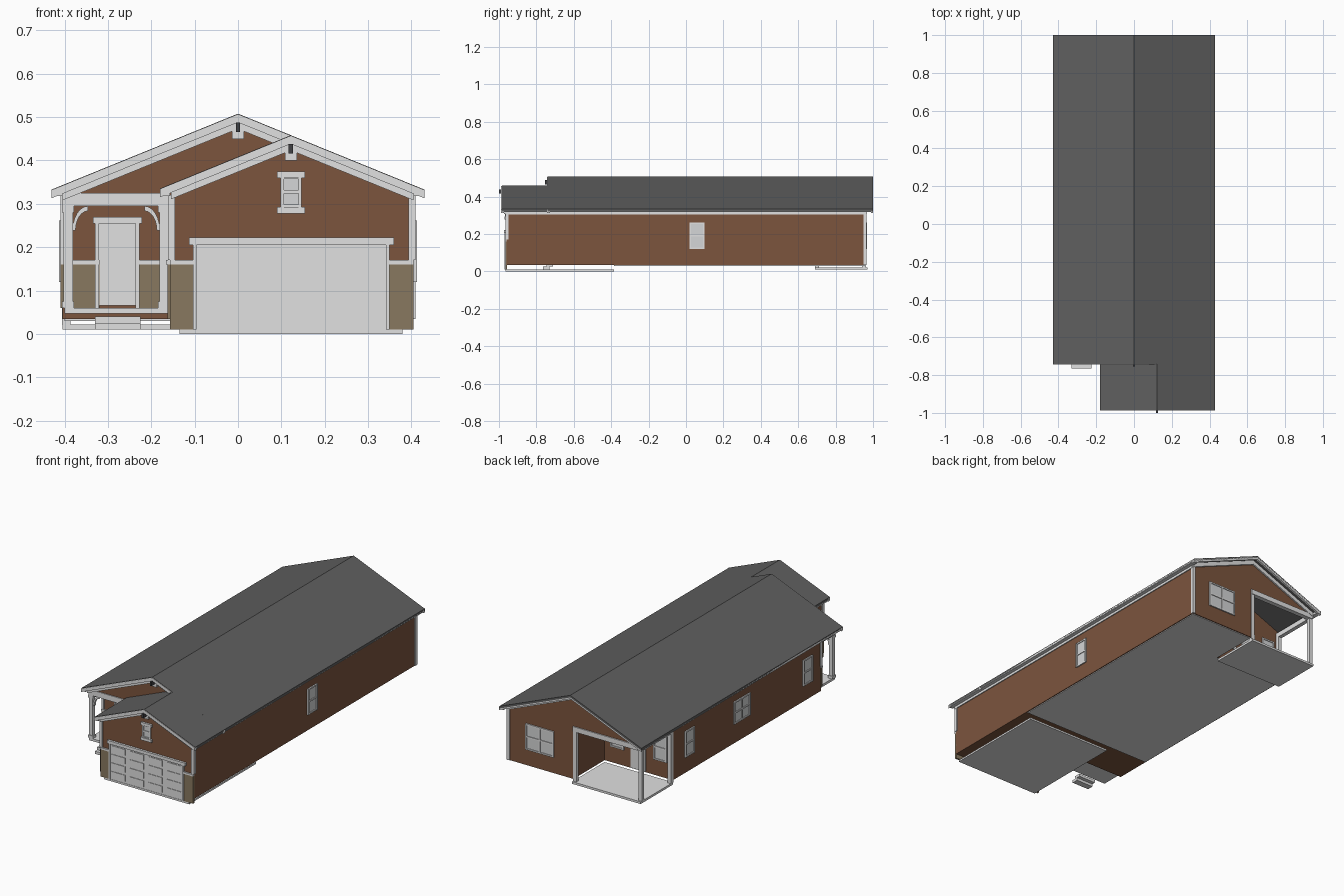
import bpy, bmesh, math

if "Cube" in bpy.data.objects:
    bpy.data.objects.remove(bpy.data.objects["Cube"])

def mat(name, r, g, b):
    m = bpy.data.materials.new(name)
    m.diffuse_color = (r, g, b, 1)
    m.use_nodes = True
    m.node_tree.nodes["Principled BSDF"].inputs["Base Color"].default_value = m.diffuse_color
    return m

BROWN = mat("brown_siding", .20, .09, .048)
TAN = mat("tan_stone", .25, .19, .115)
ROOF = mat("grey_shingle", .115, .115, .115)
WHITE = mat("white_trim", .75, .75, .75)
GLASS = mat("pale_glass", .66, .67, .68)
DARK = mat("dark_metal", .05, .05, .055)

def prism(name, pts, y0, y1, m):
    """Extrude an x-z outline along y."""
    bm = bmesh.new()
    f = bm.faces.new([bm.verts.new((x, y0, z)) for x, z in pts])
    r = bmesh.ops.extrude_face_region(bm, geom=[f])
    bmesh.ops.translate(bm, vec=(0, y1 - y0, 0),
                        verts=[v for v in r["geom"] if isinstance(v, bmesh.types.BMVert)])
    bmesh.ops.recalc_face_normals(bm, faces=bm.faces)
    me = bpy.data.meshes.new(name)
    bm.to_mesh(me)
    bm.free()
    me.materials.append(m)
    ob = bpy.data.objects.new(name, me)
    bpy.context.collection.objects.link(ob)
    return ob

def box(name, x0, x1, y0, y1, z0, z1, m):
    return prism(name, [(x0, z0), (x1, z0), (x1, z1), (x0, z1)], y0, y1, m)

def plate(name, axis, pos, sign, u0, u1, z0, z1, depth, m):
    """Thin panel standing out of a wall that faces x or y."""
    a, b = sorted((pos - sign * .004, pos + sign * depth))
    if axis == "x":
        return box(name, a, b, u0, u1, z0, z1, m)
    return box(name, u0, u1, a, b, z0, z1, m)

def window(name, axis, pos, sign, u0, u1, z0, z1, cols=1):
    t = .008
    plate(name + "_glass", axis, pos, sign, u0, u1, z0, z1, .003, GLASS)
    for i, (a, b) in enumerate(((u0, u0 + t), (u1 - t, u1))):
        plate(f"{name}_jamb_{i}", axis, pos, sign, a, b, z0, z1, .008, WHITE)
    for i, z in enumerate((z0, (z0 + z1 - t) / 2, z1 - t)):
        plate(f"{name}_rail_{i}", axis, pos, sign, u0 + t, u1 - t, z, z + t, .007, WHITE)
    for i in range(1, cols):
        u = u0 + (u1 - u0) * i / cols
        plate(f"{name}_mullion_{i}", axis, pos, sign, u - t / 2, u + t / 2, z0, z1, .008, WHITE)

S = .407                       # roof slope
MAIN, GAR = (0, .508), (.122, .4583)   # ridge positions (x, z)
W = .405                       # half width of walls

def under(r, x, d=.012):
    return r[1] - S * abs(x - r[0]) - d

def gable(name, r, x0, x1, zb, y0, y1, m):
    """Wall block closed by the roof slope."""
    top = [(x1, under(r, x1))]
    if x0 < r[0] < x1:
        top.append((r[0], under(r, r[0])))
    prism(name, [(x0, zb), (x1, zb)] + top + [(x0, under(r, x0))], y0, y1, m)

def chevron(name, r, x0, x1, d0, d1, y0, y1, m):
    """Bent band that follows the roof between depths d0 and d1."""
    xs = (x0, r[0], x1)
    prism(name, [(x, under(r, x, d0)) for x in xs]
          + [(x, under(r, x, d1)) for x in reversed(xs)], y0, y1, m)

# Wall blocks
gable("main_walls", MAIN, -W, W, .034, -.59, .69, BROWN)
gable("rear_wing_walls", MAIN, .01, W, .034, .69, .96, BROWN)
gable("garage_walls", GAR, -.157, W, .034, -.96, -.59, BROWN)
gable("porch_gable", MAIN, -W, .39, .315, -.71, -.59, BROWN)
gable("patio_gable", MAIN, -W, .01, .315, .945, .96, BROWN)

# Roofs, rake boards and wall friezes
for n, r, x0, y0, y1 in (("main", MAIN, -.43, -.74, 1.0), ("garage", GAR, -.18, -.985, -.70)):
    chevron(n + "_roof", r, x0, .43, 0, .012, y0, y1, ROOF)
    chevron(n + "_rake_front", r, x0, .43, .002, .02, y0 - .003, y0 + .012, WHITE)
    chevron(n + "_frieze_front", r, x0 + .025, W, .01, .035, y0 + .012, y0 + .031, WHITE)
    # Ridge bracket below the apex
    x, z = r
    box(n + "_bracket_plate", x - .014, x + .014, y0 + .014, y0 + .03, z - .058, z - .02, WHITE)
    box(n + "_bracket", x - .005, x + .005, y0 - .015, y0 + .02, z - .042, z - .02, DARK)
chevron("main_rake_back", MAIN, -.43, .43, .002, .02, .988, 1.0, WHITE)
chevron("main_frieze_back", MAIN, -W, W, .01, .035, .958, .968, WHITE)

# Boxed eaves and side friezes
for n, x0, x1, y0, y1 in (("left", -.43, -W, -.74, 1.0), ("right", W, .43, -.985, 1.0),
                          ("garage", -.18, -.157, -.985, -.70)):
    box(n + "_eave", x0, x1, y0, y1, .318, .33, WHITE)
plate("right_frieze", "x", W, 1, -.96, .96, .305, .32, .005, WHITE)
plate("left_frieze", "x", -W, -1, -.59, .69, .305, .32, .005, WHITE)

# Corner boards
for i, (y0, y1) in enumerate(((-.966, -.948), (.948, .966))):
    box(f"right_corner_{i}", W - .012, W + .004, y0, y1, .17 if i == 0 else .034, .32, WHITE)
box("garage_left_corner", -.161, -.145, -.966, -.948, .17, .32, WHITE)
box("left_front_corner", -.409, -.395, -.596, -.58, .17, .32, WHITE)

# Floors and slabs
box("main_floor", -.4, .4, -.385, .685, .03, .036, WHITE)
box("rear_floor", .012, .4, .68, .955, .03, .036, WHITE)
box("garage_slab", -.135, .38, -.965, -.385, 0, .01, WHITE)
box("patio_slab", -W, .01, .69, .97, .01, .022, WHITE)
box("porch_slab", -.4, -.157, -.715, -.58, .047, .06, WHITE)
box("step_low", -.33, -.225, -.765, -.73, .01, .025, WHITE)
box("step_high", -.33, -.225, -.745, -.71, .025, .04, WHITE)

# Stone base with white cap
for n, axis, pos, sign, u0, u1, zb in (
        ("garage_left", "y", -.96, -1, -.157, -.1, .01),
        ("garage_right", "y", -.96, -1, .345, W, .01),
        ("porch_left", "y", -.59, -1, -.41, -.32, .06),
        ("porch_right", "y", -.59, -1, -.235, -.157, .06),
        ("garage_side", "x", -.157, -1, -.96, -.59, .034)):
    plate(n + "_stone", axis, pos, sign, u0, u1, zb, .16, .006, TAN)
    plate(n + "_cap", axis, pos, sign, u0, u1, .16, .17, .009, WHITE)

# Garage door with raised panels
plate("garage_door", "y", -.96, -1, -.1, .345, .01, .205, .003, WHITE)
for i in range(4):
    for j in range(4):
        x, z = -.09 + i * .1125, .022 + j * .047
        plate(f"garage_panel_{i}_{j}", "y", -.963, -1, x, x + .083, z, z + .033, .003, WHITE)
plate("garage_header", "y", -.96, -1, -.113, .36, .205, .222, .012, WHITE)
for i, x in enumerate((-.104, .341)):
    plate(f"garage_jamb_{i}", "y", -.96, -1, x, x + .008, .01, .205, .01, WHITE)

# Front door
plate("front_door", "y", -.59, -1, -.322, -.235, .066, .255, .004, WHITE)
plate("front_door_header", "y", -.59, -1, -.335, -.222, .255, .27, .012, WHITE)
for i, x in enumerate((-.33, -.236)):
    plate(f"front_door_jamb_{i}", "y", -.59, -1, x, x + .009, .06, .255, .01, WHITE)

# Porch posts, beams and curved braces
box("porch_beam", -W, -.157, -.715, -.69, .295, .325, WHITE)
box("porch_side_beam", -W, -.385, -.69, -.59, .295, .325, WHITE)
for n, cx, s in (("left", -.392, 1), ("right", -.17, -1)):
    box(n + "_porch_post", cx - .011, cx + .011, -.712, -.69, .06, .295, WHITE)
    for k, (z0, z1) in enumerate(((.06, .075), (.28, .295))):
        box(f"{n}_post_block_{k}", cx - .014, cx + .014, -.715, -.687, z0, z1, WHITE)
    arc = [(k * math.pi / 12, r) for r in (1, .8) for k in range(7)]
    arc = arc[:7] + arc[:6:-1]
    prism(n + "_porch_brace",
          [(cx + s * (.046 - .036 * r * math.cos(a)), .238 + .057 * r * math.sin(a)) for a, r in arc],
          -.708, -.694, WHITE)

# Rear patio posts and beams
for i, (x, y) in enumerate(((-.396, .952), (0, .952), (-.396, .70))):
    box(f"patio_post_{i}", x - .01, x + .01, y - .01, y + .01, .02, .32, WHITE)
box("patio_back_beam", -W, .01, .94, .966, .295, .322, WHITE)
box("patio_side_beam", -.408, -.386, .69, .94, .295, .322, WHITE)

# Windows and patio door
window("gable_window", "y", -.96, -1, .098, .147, .29, .365)
for i, z in enumerate((.278, .36)):
    plate(f"gable_window_trim_{i}", "y", -.96, -1, .09, .155, z, z + .015, .011, WHITE)
window("right_window", "x", W, 1, .02, .10, .12, .262)
window("left_window_rear", "x", -W, -1, .51, .59, .12, .262)
window("left_window_middle", "x", -W, -1, .03, .17, .14, .262, 2)
window("left_window_front", "x", -W, -1, -.51, -.43, .12, .262)
window("back_window", "y", .96, 1, .125, .295, .12, .262, 2)
window("patio_window_a", "y", .69, 1, -.11, -.03, .12, .262)
window("patio_window_b", "y", .69, 1, -.37, -.29, .12, .262)
plate("patio_door", "y", .69, 1, -.24, -.15, .036, .255, .005, WHITE)
